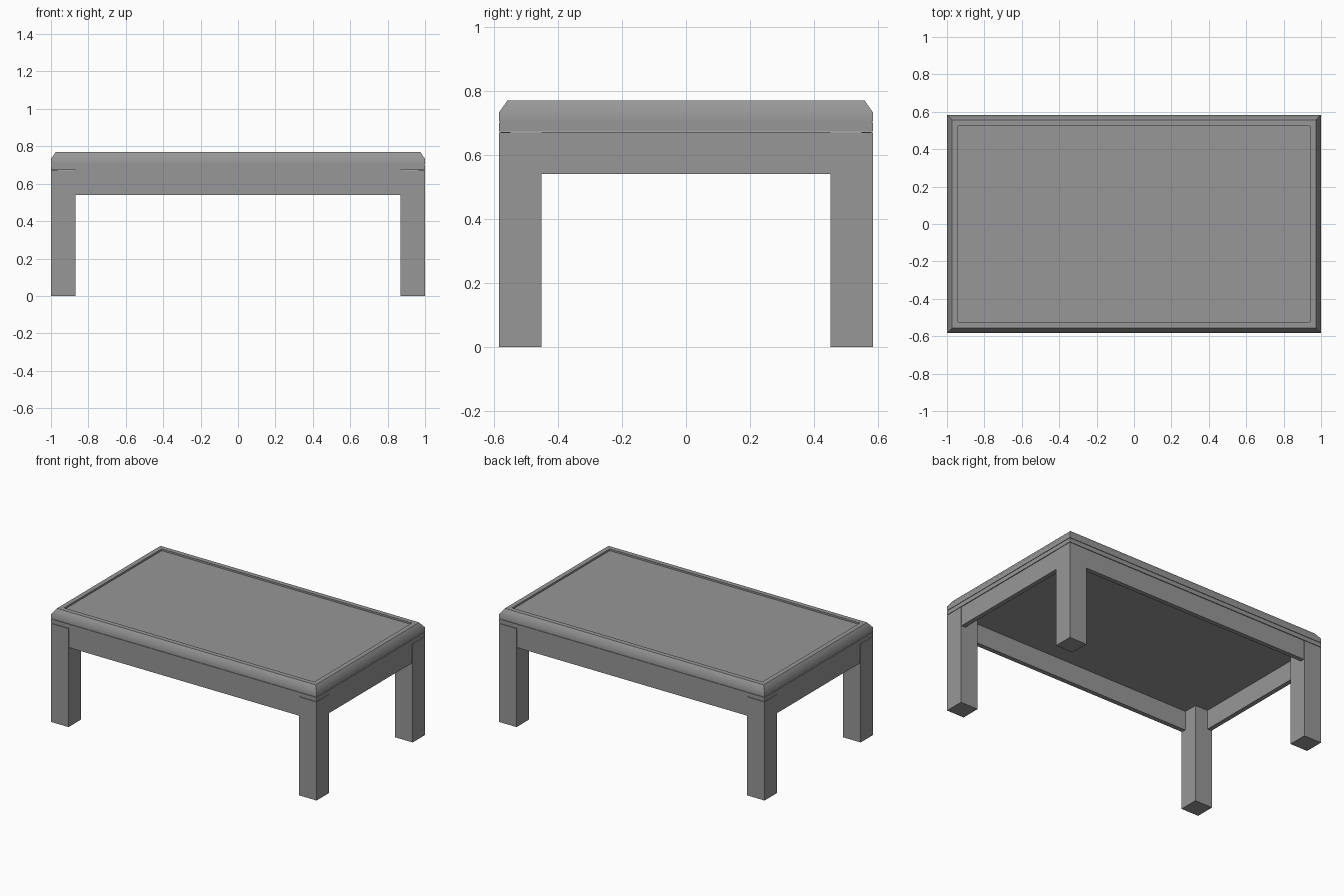
import bpy, bmesh, math

if "Cube" in bpy.data.objects:
    bpy.data.objects.remove(bpy.data.objects["Cube"])

HX, HY = 1.0, 0.583      # half length and half width
LEG = 0.132              # leg thickness

# Dark grey finish shared by every part
finish_mat = bpy.data.materials.new("dark_grey")
finish_mat.diffuse_color = (0.31, 0.31, 0.31, 1)
finish_mat.use_nodes = True
finish_mat.node_tree.nodes["Principled BSDF"].inputs["Base Color"].default_value = finish_mat.diffuse_color


def finish(name, bm):
    bmesh.ops.recalc_face_normals(bm, faces=bm.faces)
    mesh = bpy.data.meshes.new(name)
    bm.to_mesh(mesh)
    bm.free()
    mesh.materials.append(finish_mat)
    obj = bpy.data.objects.new(name, mesh)
    bpy.context.collection.objects.link(obj)
    return obj


def box(name, x0, x1, y0, y1, z0, z1):
    bm = bmesh.new()
    bmesh.ops.create_cube(bm, size=1)
    for v in bm.verts:
        v.co = (x0 + (v.co.x + .5) * (x1 - x0),
                y0 + (v.co.y + .5) * (y1 - y0),
                z0 + (v.co.z + .5) * (z1 - z0))
    return finish(name, bm)


def stacked_rectangles(name, profile):
    """Mitred rectangular solid swept from (inset, z) profile points."""
    bm = bmesh.new()
    rings = [[bm.verts.new((sx * (HX - i), sy * (HY - i), z))
              for sx, sy in ((-1, -1), (1, -1), (1, 1), (-1, 1))]
             for i, z in profile]
    for a, b in zip(rings, rings[1:]):
        for k in range(4):
            n = (k + 1) % 4
            bm.faces.new((a[k], a[n], b[n], b[k]))
    bm.faces.new(rings[0])
    bm.faces.new(rings[-1])
    return finish(name, bm)


# Legs at the four corners
for sx, side in ((-1, "left"), (1, "right")):
    for sy, end in ((-1, "front"), (1, "back")):
        xs = sorted((sx * HX, sx * (HX - LEG)))
        ys = sorted((sy * HY, sy * (HY - LEG)))
        box(f"{end}_{side}_leg", *xs, *ys, 0, 0.67)

# Aprons between the legs, a hair behind their outer faces
T = 0.035
for s, end, side in ((-1, "front", "left"), (1, "back", "right")):
    ys = sorted((s * (HY - 0.004), s * (HY - T)))
    box(f"{end}_apron", LEG - HX, HX - LEG, *ys, 0.54, 0.672)
    xs = sorted((s * (HX - 0.004), s * (HX - T)))
    box(f"{side}_apron", *xs, LEG - HY, HY - LEG, 0.54, 0.672)

# Lower board under the top
stacked_rectangles("lower_board", [(0, 0.673), (0, 0.701)])

# Table top: chamfered rim around a shallow recessed panel
top = stacked_rectangles("table_top", [
    (0.004, 0.701), (0.004, 0.704), (0, 0.704), (0, 0.733),
    (0.026, 0.77), (0.058, 0.77), (0.058, 0.758)])
bpy.context.view_layer.objects.active = top
top.select_set(True)
bpy.ops.object.shade_smooth_by_angle(angle=math.radians(40))
